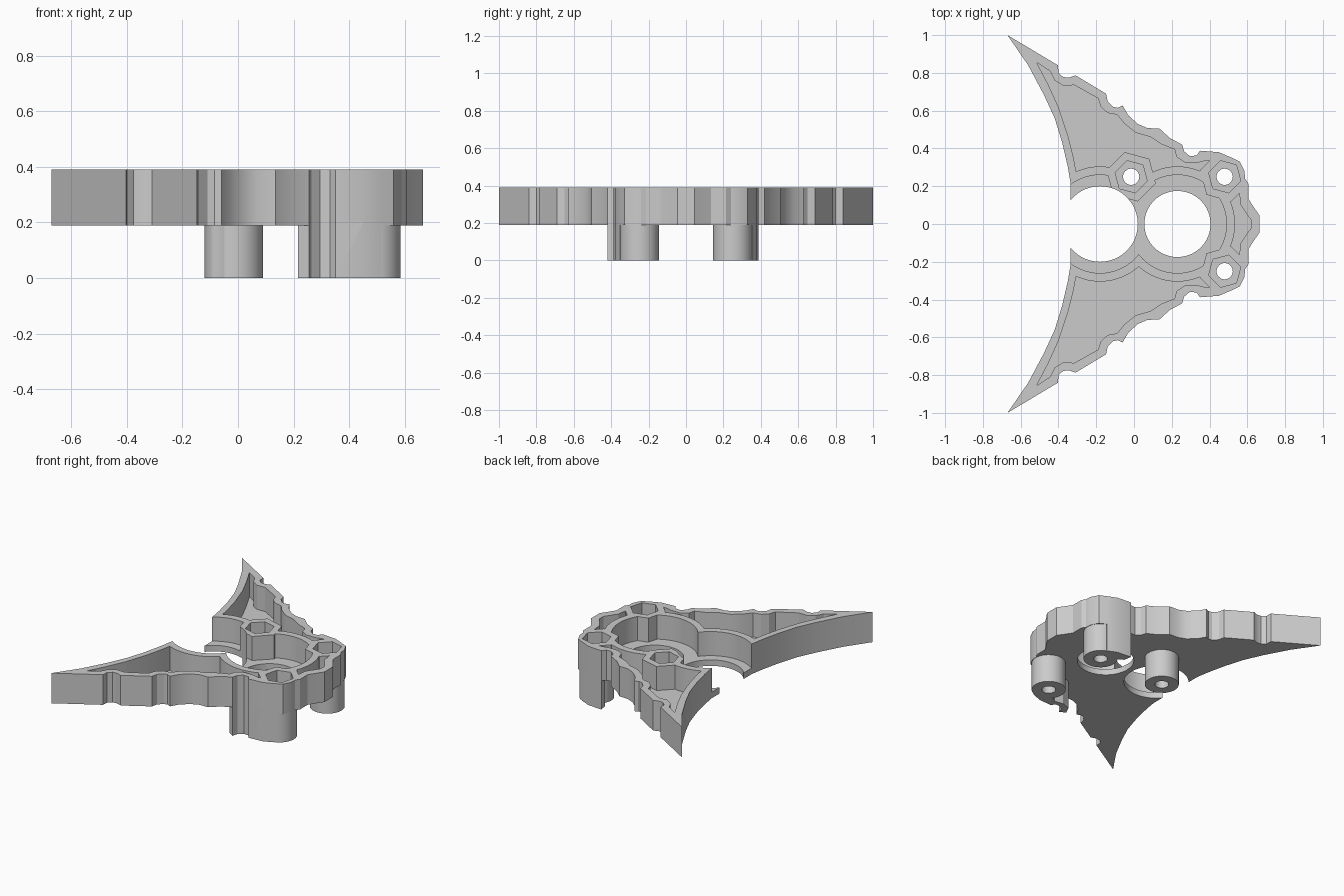
import bpy, bmesh, math

if "Cube" in bpy.data.objects:
    bpy.data.objects.remove(bpy.data.objects["Cube"])

BASE, TOP, FLOOR = 0.19, 0.39, 0.23


def prism(name, pts, z0, z1):
    bm = bmesh.new()
    face = bm.faces.new([bm.verts.new((x, y, z0)) for x, y in pts])
    ext = bmesh.ops.extrude_face_region(bm, geom=[face])
    for v in ext["geom"]:
        if isinstance(v, bmesh.types.BMVert):
            v.co.z = z1
    bmesh.ops.recalc_face_normals(bm, faces=bm.faces)
    me = bpy.data.meshes.new(name)
    bm.to_mesh(me)
    bm.free()
    ob = bpy.data.objects.new(name, me)
    bpy.context.collection.objects.link(ob)
    return ob


def ngon(c, r, n=64, turn=0.0):
    return [(c[0] + r * math.cos(turn + math.tau * i / n),
             c[1] + r * math.sin(turn + math.tau * i / n)) for i in range(n)]


def combine(target, tool, op):
    mod = target.modifiers.new("bool", 'BOOLEAN')
    mod.operation, mod.solver, mod.object = op, 'EXACT', tool
    bpy.context.view_layer.update()
    dg = bpy.context.evaluated_depsgraph_get()
    me = bpy.data.meshes.new_from_object(target.evaluated_get(dg))
    target.modifiers.clear()
    target.data = me
    bpy.data.objects.remove(tool)


def mirrored(half):
    return half + [(x, -y) for x, y in reversed(half)]


# Half profiles, from the left opening round the wing tip to the right nose
outer = [(-.335, .21), (-.35, .30), (-.38, .43), (-.42, .56), (-.475, .68),
         (-.56, .84), (-.67, 1.0), (-.402, .84), (-.40, .80), (-.375, .778),
         (-.345, .775), (-.31, .787), (-.148, .69), (-.14, .65), (-.11, .62),
         (-.085, .615), (-.06, .627), (-.03, .575), (.02, .53), (.07, .508),
         (.135, .505), (.19, .455), (.255, .42), (.265, .385), (.295, .36),
         (.33, .362), (.35, .388), (.45, .38), (.515, .352), (.56, .33),
         (.585, .28), (.588, .24), (.605, .215), (.605, .135), (.63, .095),
         (.665, .045)]
inner = [(-.305, .27), (-.32, .35), (-.35, .47), (-.40, .62), (-.455, .74),
         (-.515, .855), (-.445, .81), (-.42, .76), (-.375, .733), (-.315, .735),
         (-.19, .665), (-.175, .62), (-.14, .588), (-.088, .578), (-.05, .53),
         (.01, .483), (.09, .46), (.15, .42), (.215, .395), (.225, .355),
         (.27, .325), (.34, .325), (.38, .335), (.45, .335), (.53, .27),
         (.553, .2), (.565, .1), (.62, .02)]

left_ring, right_ring = (-.18, 0), (.23, 0)
bosses = [(-.015, .25), (.48, .25), (.48, -.25)]
turns = [math.radians(a) for a in (45, 45, -45)]

body = prism("winged_bracket", mirrored(outer), BASE, TOP)

# Round posts below the plate
for c in bosses:
    combine(body, prism("post", ngon(c, .105, 48), 0, BASE + .02), 'UNION')

# Edge walls that run down beside the two right-hand posts
back_wall = [(.36, .335), (.35, .388), (.45, .38), (.515, .352), (.48, .28), (.42, .30)]
front_wall = [(.215, .395), (.255, .42), (.265, .385), (.295, .36), (.33, .362)]
front_wall += back_wall[1:] + [(.36, .335), (.30, .325), (.24, .345)]
combine(body, prism("back_wall", back_wall, 0, BASE + .02), 'UNION')
combine(body, prism("front_wall", [(x, -y) for x, y in front_wall], 0, BASE + .02), 'UNION')

# Hollow: wing pockets outside the ring walls, ring recesses inside them
hollow = prism("hollow", mirrored(inner), FLOOR, .5)
for c in (left_ring, right_ring):
    combine(hollow, prism("ring_outside", ngon(c, .305), .1, .6), 'DIFFERENCE')
for c in (left_ring, right_ring):
    combine(hollow, prism("ring_inside", ngon(c, .26), FLOOR, .5), 'UNION')
for c, t in zip(bosses, turns):
    combine(hollow, prism("boss", ngon(c, .135, 6, t), .1, .6), 'DIFFERENCE')
combine(body, hollow, 'DIFFERENCE')

# Large openings through the floor
combine(body, prism("left_opening", ngon(left_ring, .20), -.1, .6), 'DIFFERENCE')
combine(body, prism("right_opening", ngon(right_ring, .175), -.1, .6), 'DIFFERENCE')

# Hexagonal nut pockets and screw holes
for c, t in zip(bosses, turns):
    combine(body, prism("nut_pocket", ngon(c, .088, 6, t), .10, .6), 'DIFFERENCE')
    combine(body, prism("screw_hole", ngon(c, .043, 32), -.1, .6), 'DIFFERENCE')

bpy.context.view_layer.objects.active = body
body.select_set(True)
bpy.ops.object.shade_smooth_by_angle(angle=math.radians(25))
